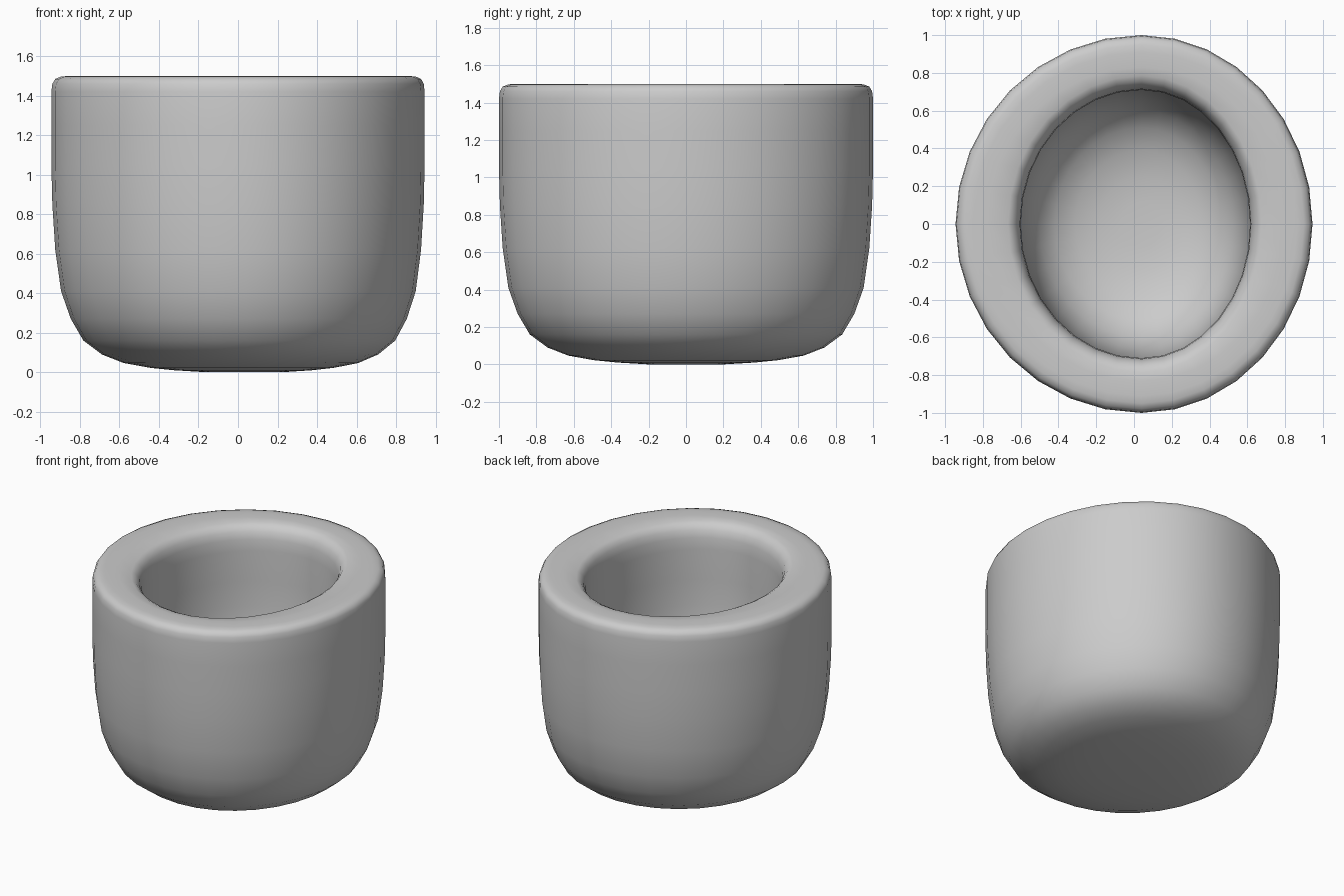
import bpy, bmesh
from math import sin, cos, pi

if "Cube" in bpy.data.objects:
    bpy.data.objects.remove(bpy.data.objects["Cube"])

SIDES = 32
# outside and rim: (radius, height), from the base up and over to the hole
OUTER = [(.2, 0), (.37, .01), (.49, .022), (.63, .047), (.74, .09), (.835, .16),
         (.9, .27), (.95, .41), (.98, .62), (.995, .85), (1, 1.05), (1, 1.25),
         (1, 1.42), (.995, 1.46), (.98, 1.485), (.95, 1.497), (.91, 1.5),
         (.83, 1.5)]
# rounded hole and bowl: (radius, height), going down
INNER = [(.785, 1.495), (.755, 1.48), (.73, 1.45), (.715, 1.4), (.71, 1.32),
         (.71, 1.1), (.705, .92), (.69, .76), (.66, .62), (.6, .5),
         (.51, .42), (.39, .365), (.25, .335), (.12, .325)]


def ring(bm, r, z, inner):
    """Slightly egg-shaped ring: the two x halves have different radii."""
    right, left, mid = (.575 / .71, .64 / .71, .04) if inner else (.905, .985, .04)
    verts = []
    for i in range(SIDES):
        a = 2 * pi * i / SIDES
        k = right if cos(a) > 0 else left
        verts.append(bm.verts.new((mid + k * r * cos(a), r * sin(a), z)))
    return verts


bm = bmesh.new()
rings = [ring(bm, r, z, False) for r, z in OUTER]
rings += [ring(bm, r, z, True) for r, z in INNER]
for a, b in zip(rings, rings[1:]):
    for i in range(SIDES):
        j = (i + 1) % SIDES
        bm.faces.new((a[i], a[j], b[j], b[i]))
# base and bowl floor
bm.faces.new(rings[0][::-1])
bm.faces.new(rings[-1])
bmesh.ops.recalc_face_normals(bm, faces=bm.faces)
for f in bm.faces:
    f.smooth = True

mesh = bpy.data.meshes.new("cup")
bm.to_mesh(mesh)
bm.free()
cup = bpy.data.objects.new("cup", mesh)
bpy.context.collection.objects.link(cup)
